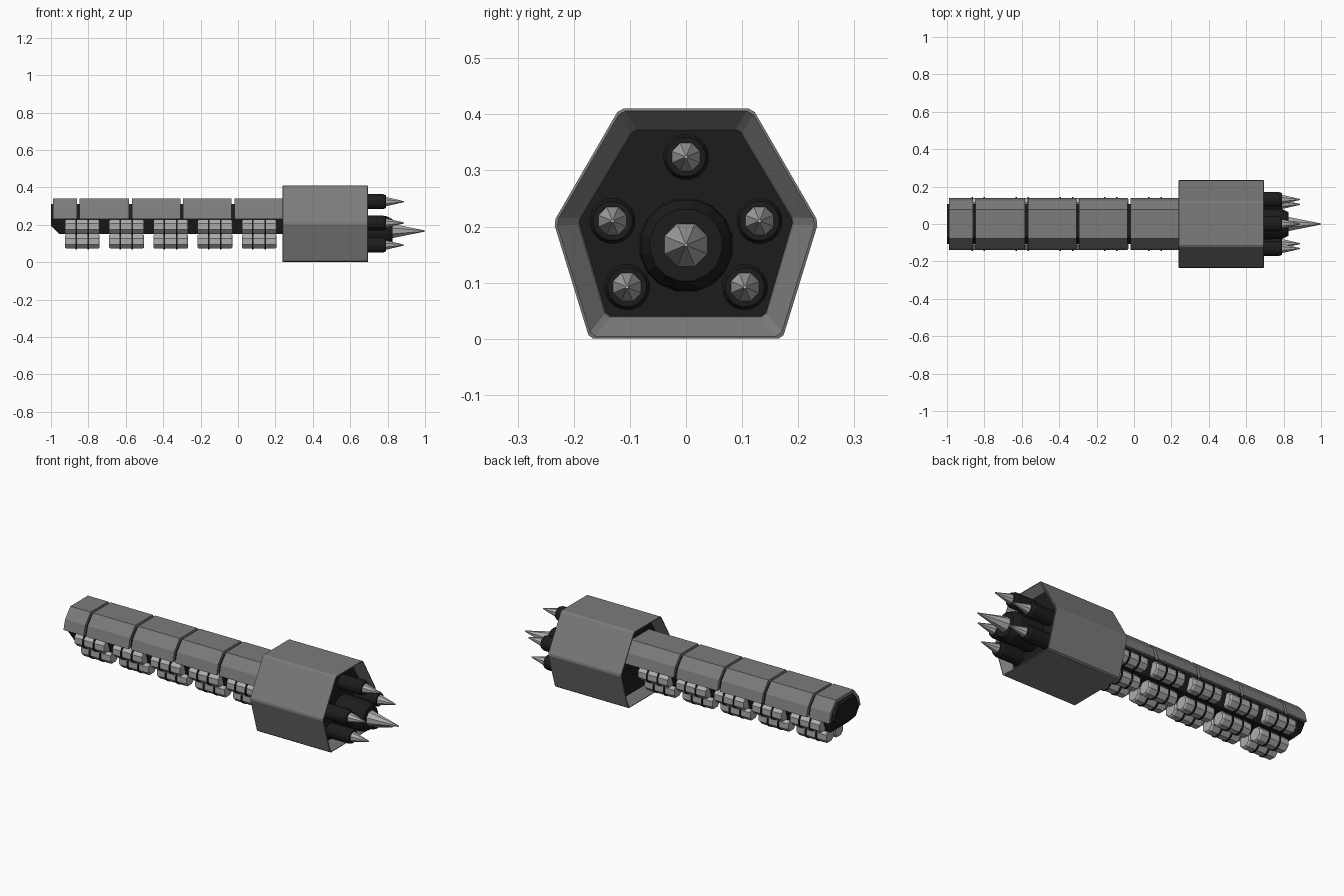
import bpy, bmesh, math

if "Cube" in bpy.data.objects:
    bpy.data.objects.remove(bpy.data.objects["Cube"])


def material(name, v):
    m = bpy.data.materials.new(name)
    m.diffuse_color = (v, v, v, 1)
    m.use_nodes = True
    m.node_tree.nodes["Principled BSDF"].inputs["Base Color"].default_value = m.diffuse_color
    return m


DARK = material("black_metal", 0.012)
GREY = material("grey_plate", 0.2)
LIGHT = material("light_steel", 0.42)


def loft(name, rings, mat, closed=False, bevel=0):
    """Skin (x, [(y, z)...]) sections along x; closed joins last to first."""
    bm = bmesh.new()
    vs = [[bm.verts.new((x, y, z)) for y, z in prof] for x, prof in rings]
    n = len(vs[0])
    pairs = list(zip(vs, vs[1:])) + ([(vs[-1], vs[0])] if closed else [])
    for a, b in pairs:
        for i in range(n):
            j = (i + 1) % n
            bm.faces.new((a[i], a[j], b[j], b[i]))
    if not closed:
        bm.faces.new(vs[0])
        bm.faces.new(vs[-1])
    bmesh.ops.recalc_face_normals(bm, faces=bm.faces)
    me = bpy.data.meshes.new(name)
    bm.to_mesh(me)
    bm.free()
    me.materials.append(mat)
    ob = bpy.data.objects.new(name, me)
    bpy.context.collection.objects.link(ob)
    if bevel:
        mod = ob.modifiers.new("bevel", "BEVEL")
        mod.width = bevel
        mod.segments = 1
        mod.limit_method = 'ANGLE'
    return ob


def mirror(half):
    """Complete a half profile (y > 0) to a symmetric loop."""
    return half + [(-y, z) for y, z in reversed(half)]


def circle(y, z, r, n=8):
    return [(y + r * math.cos(math.tau * (i + 0.5) / n),
             z + r * math.sin(math.tau * (i + 0.5) / n)) for i in range(n)]


def turned(name, y, z, stations, mat, n=8):
    """Round part along x from (x, radius) stations."""
    return loft(name, [(x, circle(y, z, r, n)) for x, r in stations], mat)


# Hexagonal head shell with sloped recesses at both ends
outer = mirror([(0.172, 0.0), (0.236, 0.208), (0.119, 0.41)])
inner = mirror([(0.14, 0.041), (0.19, 0.21), (0.094, 0.37)])
loft("head_shell", [(0.233, outer), (0.70, outer), (0.65, inner), (0.283, inner)],
     GREY, closed=True, bevel=0.007)
# Dark core filling the shell
core = mirror([(0.141, 0.04), (0.191, 0.21), (0.095, 0.371)])
loft("head_core", [(0.285, core), (0.648, core)], DARK)

# Spikes in dark sockets: one large, five small around it
turned("center_socket", 0, 0.167, [(0.64, 0.085), (0.79, 0.082), (0.825, 0.065)], DARK, 16)
turned("center_spike", 0, 0.167, [(0.80, 0.041), (0.825, 0.041), (1.0, 0.003)], LIGHT)
for i, (y, z) in enumerate([(0, 0.324), (0.131, 0.21), (-0.131, 0.21),
                            (0.105, 0.092), (-0.105, 0.092)]):
    turned(f"socket_{i}", y, z, [(0.64, 0.041), (0.775, 0.041), (0.79, 0.035)], DARK, 16)
    turned(f"spike_{i}", y, z, [(0.78, 0.027), (0.79, 0.027), (0.887, 0.003)], LIGHT)


# Dark spine through the handle, chamfered at the rear underside
def spine(bottom):
    return mirror([(0.08, bottom), (0.108, 0.235), (0.1, 0.27), (0.07, 0.312)])


loft("spine", [(-1.0, spine(0.195)), (-0.955, spine(0.15)), (0.29, spine(0.15))], DARK)

# Arched cover plates along the top
arch = mirror([(0.14, 0.23), (0.125, 0.285), (0.078, 0.34)])
under = mirror([(0.122, 0.23), (0.108, 0.278), (0.07, 0.322)])
cover = arch + under[::-1]
for i, (a, b) in enumerate([(-0.988, -0.862), (-0.848, -0.584), (-0.568, -0.308),
                            (-0.293, -0.036), (-0.02, 0.285)]):
    loft(f"cover_{i}", [(a, cover), (b, cover)], GREY)

# Canister groups slung under the spine, each canister with two dark bands
for g in range(5):
    x = -0.925 + 0.2365 * g
    for c, (y, z) in enumerate([(-0.1, 0.19), (-0.041, 0.111), (0.041, 0.111), (0.1, 0.19)]):
        turned(f"canister_{g}_{c}", y, z, [(x, 0.036), (x + 0.008, 0.042),
                                           (x + 0.177, 0.042), (x + 0.185, 0.036)], LIGHT)
        for k, dx in enumerate((0.055, 0.12)):
            turned(f"band_{g}_{c}_{k}", y, z, [(x + dx, 0.0455), (x + dx + 0.008, 0.0455)],
                   DARK, 12)
